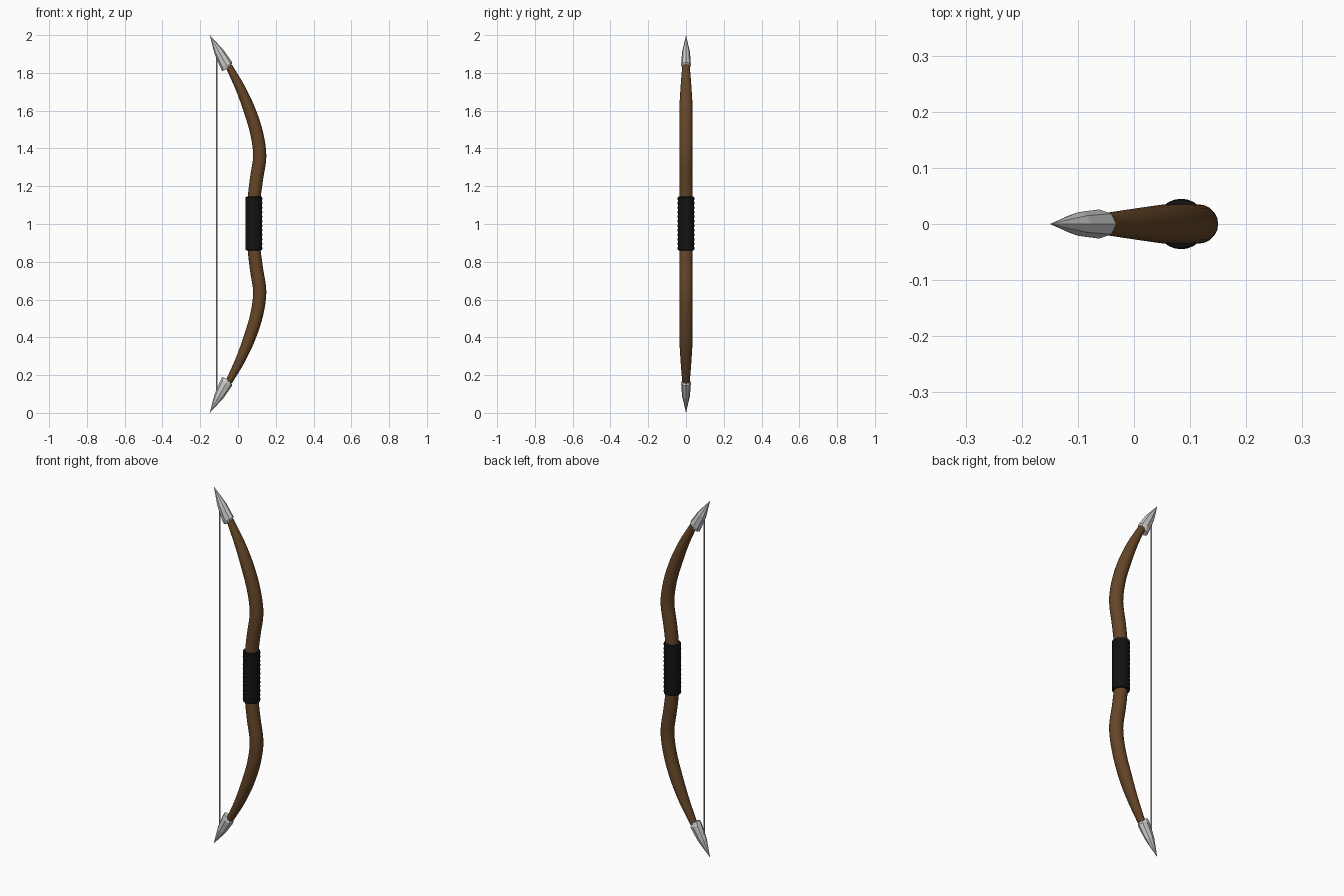
import bpy, bmesh, math
from mathutils import Vector

if "Cube" in bpy.data.objects:
    bpy.data.objects.remove(bpy.data.objects["Cube"])


def material(name, rgb):
    m = bpy.data.materials.new(name)
    m.diffuse_color = (*rgb, 1)
    m.use_nodes = True
    m.node_tree.nodes["Principled BSDF"].inputs["Base Color"].default_value = m.diffuse_color
    return m


wood = material("wood", (0.13, 0.06, 0.02))
leather = material("leather", (0.006, 0.006, 0.006))


def loft(name, rings, sides, mat=None, smooth=False):
    """Skin rings of (x, z, in-plane half width, y half width, tilt angle)."""
    bm = bmesh.new()
    loops = []
    for x, z, w, h, tilt in rings:
        u = Vector((math.cos(tilt), 0, math.sin(tilt)))
        loop = []
        for i in range(sides):
            a = 2 * math.pi * i / sides
            loop.append(bm.verts.new(Vector((x, 0, z)) + u * w * math.cos(a)
                                     + Vector((0, h * math.sin(a), 0))))
        loops.append(loop)
    for a, b in zip(loops, loops[1:]):
        for i in range(sides):
            j = (i + 1) % sides
            bm.faces.new((a[i], a[j], b[j], b[i]))
    bm.faces.new(loops[0])
    bm.faces.new(loops[-1])
    bmesh.ops.remove_doubles(bm, verts=bm.verts, dist=1e-5)
    bmesh.ops.recalc_face_normals(bm, faces=bm.faces)
    me = bpy.data.meshes.new(name)
    bm.to_mesh(me)
    bm.free()
    ob = bpy.data.objects.new(name, me)
    bpy.context.collection.objects.link(ob)
    if mat:
        me.materials.append(mat)
    if smooth:
        bpy.ops.object.select_all(action='DESELECT')
        ob.select_set(True)
        bpy.context.view_layer.objects.active = ob
        bpy.ops.object.shade_smooth_by_angle(angle=math.radians(40))
    return ob


# Wooden stave: upper half (x, height above middle, radius), mirrored downwards
half = [(0.083, 0.0, 0.034), (0.084, 0.12, 0.034), (0.098, 0.24, 0.035),
        (0.115, 0.36, 0.035), (0.099, 0.48, 0.034), (0.062, 0.60, 0.032),
        (0.012, 0.72, 0.026), (-0.048, 0.835, 0.018)]
path = [(x, -z, r) for x, z, r in reversed(half[1:])] + half


def spline(p0, p1, p2, p3, t):
    return 0.5 * (2 * p1 + (p2 - p0) * t + (2 * p0 - 5 * p1 + 4 * p2 - p3) * t * t
                  + (3 * p1 - p0 - 3 * p2 + p3) * t ** 3)


pts = [Vector(p) for p in path]
ext = [2 * pts[0] - pts[1]] + pts + [2 * pts[-1] - pts[-2]]
fine = [spline(*ext[i:i + 4], k / 4) for i in range(len(pts) - 1) for k in range(4)]
fine.append(pts[-1])
rings = []
for i, p in enumerate(fine):
    d = fine[min(i + 1, len(fine) - 1)] - fine[max(i - 1, 0)]
    h = min(0.035, p.z * 1.12)
    rings.append((p.x, 1 + p.y, p.z, h, -math.atan2(d.x, d.y)))
loft("bow_stave", rings, 20, wood, smooth=True)

# Leather grip with shallow wrapped ridges
turns, z0, z1 = 12, 0.86, 1.145
step = (z1 - z0) / turns
grip = [(0.084, z0, 0.038, 0.038, 0)]
for i in range(turns):
    for f, r in ((0.15, 0.0435), (0.5, 0.045), (0.85, 0.0435)):
        grip.append((0.084, z0 + (i + f) * step, r, r, 0))
grip.append((0.084, z1, 0.038, 0.038, 0))
loft("grip_wrap", grip, 24, leather, smooth=True)

# Faceted metal tips, the lower one mirrored
tilt = math.atan2(0.09, 0.19)
tip = [(-0.060, 0.820, 0.026, 0.019), (-0.062, 0.842, 0.034, 0.026),
       (-0.100, 0.910, 0.026, 0.021), (-0.150, 1.0, 0.0, 0.0)]
for name, s in (("upper_tip", 1), ("lower_tip", -1)):
    loft(name, [(x, 1 + s * z, w, h, s * tilt) for x, z, w, h in tip], 8)

# Bowstring
loft("bowstring", [(-0.112, z, 0.004, 0.004, 0) for z in (0.12, 1.88)], 8, smooth=True)
